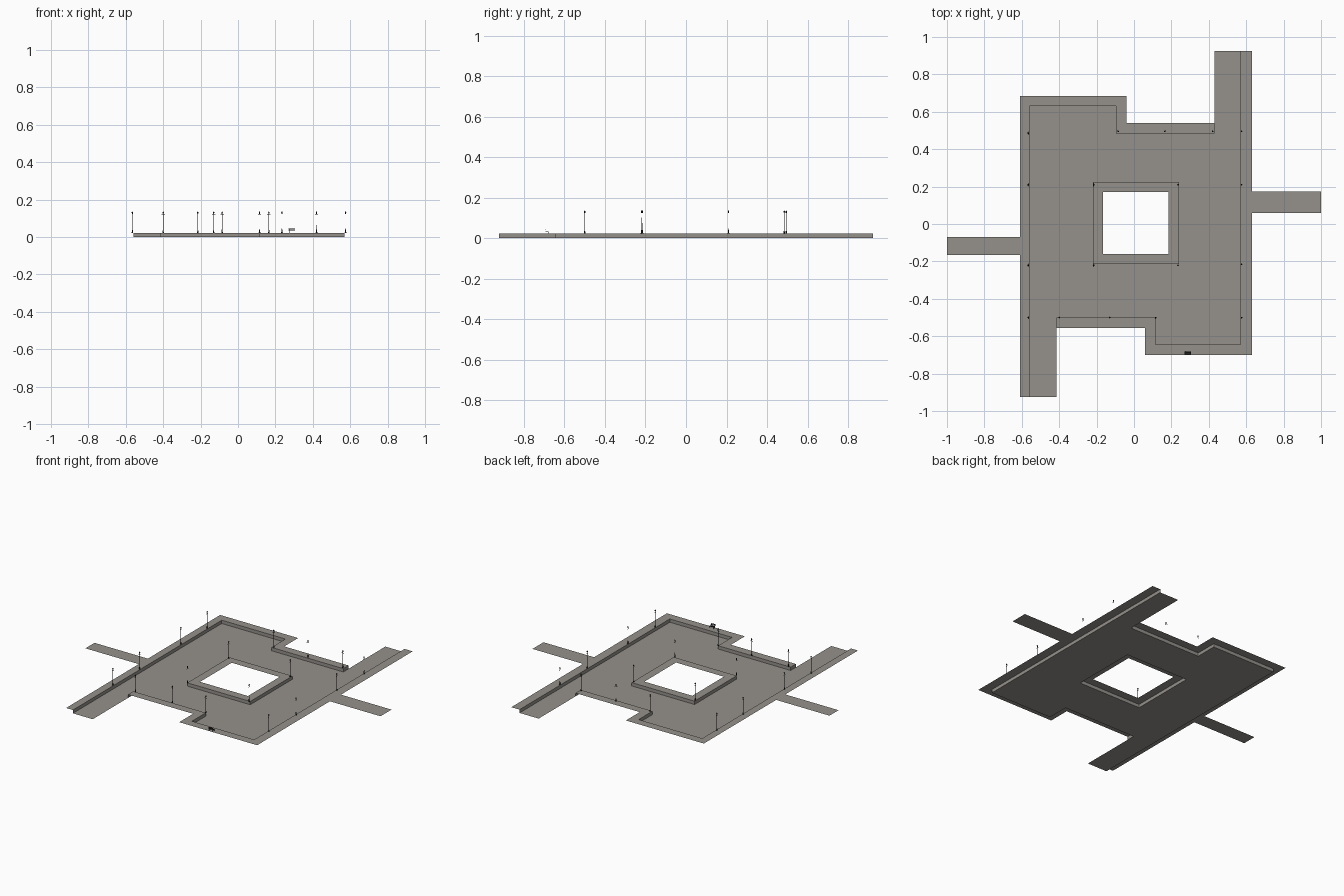
import bpy, bmesh, math
from mathutils import Matrix, Vector

if "Cube" in bpy.data.objects:
    bpy.data.objects.remove(bpy.data.objects["Cube"])


def material(name, col):
    m = bpy.data.materials.new(name)
    m.diffuse_color = (*col, 1)
    m.use_nodes = True
    m.node_tree.nodes["Principled BSDF"].inputs["Base Color"].default_value = m.diffuse_color
    return m


STONE = material("warm grey paving", (0.30, 0.285, 0.26))
IRON = material("dark iron", (0.015, 0.015, 0.016))
TOP = 0.022  # pavement height above the road

# Rectangles as x0, x1, y0, y1
OUTLINE = [(-.61, .63, -.555, .54), (-.61, -.04, .54, .685), (.06, .63, -.70, -.555),
           (.43, .63, .54, .924), (-.61, -.415, -.924, -.555),
           (-1, -.61, -.165, -.07), (.63, 1, .06, .175)]
ROAD = [(-.56, .57, -.5, .485), (-.56, -.095, .485, .63), (.115, .57, -.645, -.5),
        (.43, .57, .485, .924), (-.56, -.415, -.924, -.5)]
HOLE = (-.165, .185, -.16, .17)
ISLAND = (-.22, .24, -.215, .225)


def inside(r, x, y):
    return r[0] < x < r[1] and r[2] < y < r[3]


def kind(x, y):
    if inside(HOLE, x, y):
        return None
    if not any(inside(r, x, y) for r in OUTLINE):
        return None
    if any(inside(r, x, y) for r in ROAD) and not inside(ISLAND, x, y):
        return "road"
    return "pavement"


def mesh_object(name, bm, mat):
    me = bpy.data.meshes.new(name)
    bm.to_mesh(me)
    bm.free()
    me.materials.append(mat)
    ob = bpy.data.objects.new(name, me)
    bpy.context.collection.objects.link(ob)
    return ob


# Flat sheets and kerb walls, from a grid of cells
rects = OUTLINE + ROAD + [HOLE, ISLAND]
xs = sorted({v for r in rects for v in r[:2]})
ys = sorted({v for r in rects for v in r[2:]})
cells = {(i, j): kind((xs[i] + xs[i + 1]) / 2, (ys[j] + ys[j + 1]) / 2)
         for i in range(len(xs) - 1) for j in range(len(ys) - 1)}
sheets = {n: bmesh.new() for n in ("road", "pavement", "kerb")}


def quad(bm, pts):
    bm.faces.new([bm.verts.new(p) for p in pts])


for (i, j), k in cells.items():
    if not k:
        continue
    z = TOP if k == "pavement" else 0
    x0, x1, y0, y1 = xs[i], xs[i + 1], ys[j], ys[j + 1]
    quad(sheets[k], [(x0, y0, z), (x1, y0, z), (x1, y1, z), (x0, y1, z)])
    if k == "road":
        for di, dj, a, b in ((-1, 0, (x0, y0), (x0, y1)), (1, 0, (x1, y1), (x1, y0)),
                             (0, -1, (x1, y0), (x0, y0)), (0, 1, (x0, y1), (x1, y1))):
            if cells.get((i + di, j + dj)) == "pavement":
                quad(sheets["kerb"], [(*a, 0), (*b, 0), (*b, TOP), (*a, TOP)])
for name, bm in sheets.items():
    bmesh.ops.remove_doubles(bm, verts=bm.verts, dist=1e-5)
    if name != "kerb":
        bmesh.ops.dissolve_limit(bm, angle_limit=0.01, verts=bm.verts, edges=bm.edges)
    mesh_object(name, bm, STONE)


def box(bm, c, s):
    bmesh.ops.create_cube(bm, size=1, matrix=Matrix.Translation(c) @ Matrix.Diagonal((*s, 1)))


def tube(bm, z0, z1, r0, r1, x=0, y=0, n=8):
    bmesh.ops.create_cone(bm, cap_ends=True, segments=n, radius1=r0, radius2=r1, depth=z1 - z0,
                          matrix=Matrix.Translation((x, y, (z0 + z1) / 2)))


# Street lamp: footing, thin pole, crossbar and lantern
bm = bmesh.new()
tube(bm, 0, .004, .0045, .004)
tube(bm, .004, .018, .0032, .002)
tube(bm, .018, .103, .0011, .0009)
box(bm, (0, 0, .097), (.018, .0016, .0016))
tube(bm, .102, .110, .0022, .0042, n=6)
tube(bm, .110, .115, .0046, .001, n=6)
lamp = mesh_object("street_lamp", bm, IRON)

along_x = [(-.085, .495), (.165, .495), (.42, .495), (-.4, -.5), (-.13, -.5), (.115, -.5)]
along_y = [(-.565, .485), (.575, .495), (-.565, .21), (-.215, .21), (.235, .21), (.575, .21),
           (-.565, -.22), (-.215, -.22), (.235, -.22), (.575, -.215), (-.565, -.5), (.575, -.5)]
for n, (x, y) in enumerate(along_x + along_y):
    ob = lamp if n == 0 else bpy.data.objects.new("street_lamp", lamp.data)
    if n:
        bpy.context.collection.objects.link(ob)
    ob.location = (x, y, TOP)
    ob.rotation_euler.z = math.pi / 2 if (x, y) in along_y else 0

# Bench: slatted seat and back on two end frames
bm = bmesh.new()
for k in range(3):
    box(bm, (0, -.002 + .0045 * k, .011), (.034, .0035, .0015))
    box(bm, (0, -.006 - .001 * k, .015 + .004 * k), (.034, .0015, .003))
for sx in (-1, 1):
    box(bm, (sx * .014, .007, .0055), (.0018, .0018, .011))
    box(bm, (sx * .014, -.0055, .012), (.0018, .0018, .024))
    box(bm, (sx * .014, .001, .0095), (.0018, .014, .0015))
bench = mesh_object("bench", bm, IRON)
bench.location = (.288, -.688, TOP)
